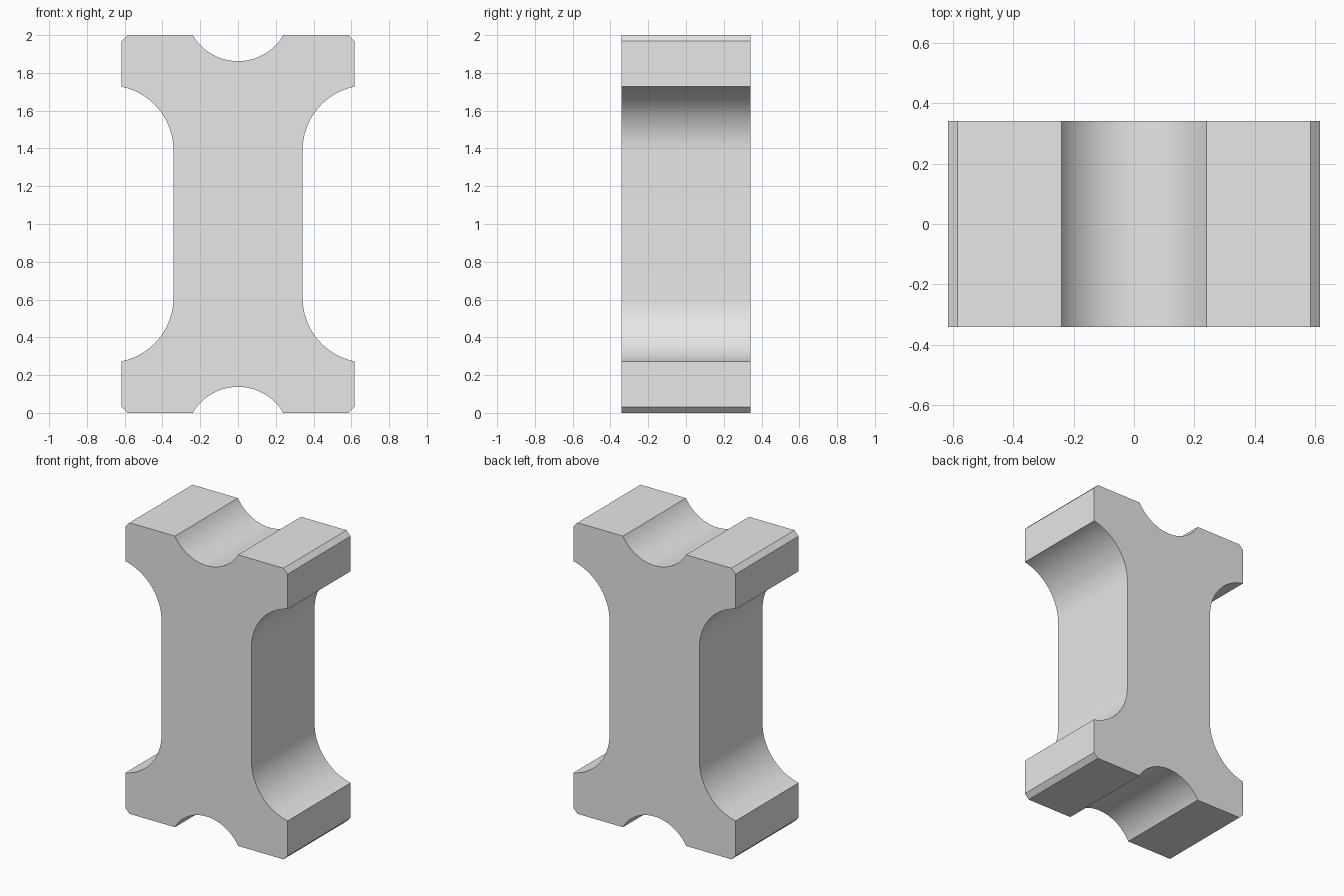
import bpy
import bmesh
from math import pi, cos, sin, asin, acos

cube = bpy.data.objects.get("Cube")
if cube:
    bpy.data.objects.remove(cube, do_unlink=True)

HALF_WIDTH, HALF_WAIST, HALF_DEPTH = 0.617, 0.342, 0.342
CHAMFER = 0.032
NOTCH_HALF, NOTCH_DEPTH = 0.24, 0.138
FILLET = 0.343
STEPS = 24


def arc(cx, cz, r, start, end):
    """Points along a circular arc, both ends included."""
    angles = [start + (end - start) * i / STEPS for i in range(STEPS + 1)]
    return [(cx + r * cos(a), cz + r * sin(a)) for a in angles]


# Upper right quarter of the outline, measured from the middle of the height
notch_r = (NOTCH_HALF ** 2 + NOTCH_DEPTH ** 2) / (2 * NOTCH_DEPTH)
notch = arc(0, 1 - NOTCH_DEPTH + notch_r, notch_r,
            -pi / 2, -pi / 2 + asin(NOTCH_HALF / notch_r))
corner = [(HALF_WIDTH - CHAMFER, 1), (HALF_WIDTH, 1 - CHAMFER)]
fillet_x = HALF_WAIST + FILLET
end_angle = acos((HALF_WIDTH - fillet_x) / FILLET)
fillet = arc(fillet_x, 0.727 - FILLET * sin(end_angle), FILLET, end_angle, pi)
quarter = notch + corner + fillet

# Mirror the quarter into the full closed outline
right = quarter + [(x, -z) for x, z in reversed(quarter)]
outline = right + [(-x, z) for x, z in reversed(right[1:-1])]

# Extrude the outline through the depth
bm = bmesh.new()
face = bm.faces.new([bm.verts.new((x, -HALF_DEPTH, z + 1)) for x, z in outline])
extruded = bmesh.ops.extrude_face_region(bm, geom=[face], use_keep_orig=True)
moved = [v for v in extruded["geom"] if isinstance(v, bmesh.types.BMVert)]
bmesh.ops.translate(bm, verts=moved, vec=(0, 2 * HALF_DEPTH, 0))
bmesh.ops.recalc_face_normals(bm, faces=bm.faces)
mesh = bpy.data.meshes.new("spacer_block")
bm.to_mesh(mesh)
bm.free()

block = bpy.data.objects.new("spacer_block", mesh)
bpy.context.collection.objects.link(block)

# Plain grey
grey = bpy.data.materials.new("light_grey")
grey.use_nodes = True
colour = (0.8, 0.8, 0.8, 1)
grey.diffuse_color = colour
grey.node_tree.nodes["Principled BSDF"].inputs["Base Color"].default_value = colour
mesh.materials.append(grey)

# Smooth curves with sharp edges
bpy.ops.object.select_all(action="DESELECT")
block.select_set(True)
bpy.context.view_layer.objects.active = block
bpy.ops.object.shade_smooth_by_angle(angle=pi / 9)
